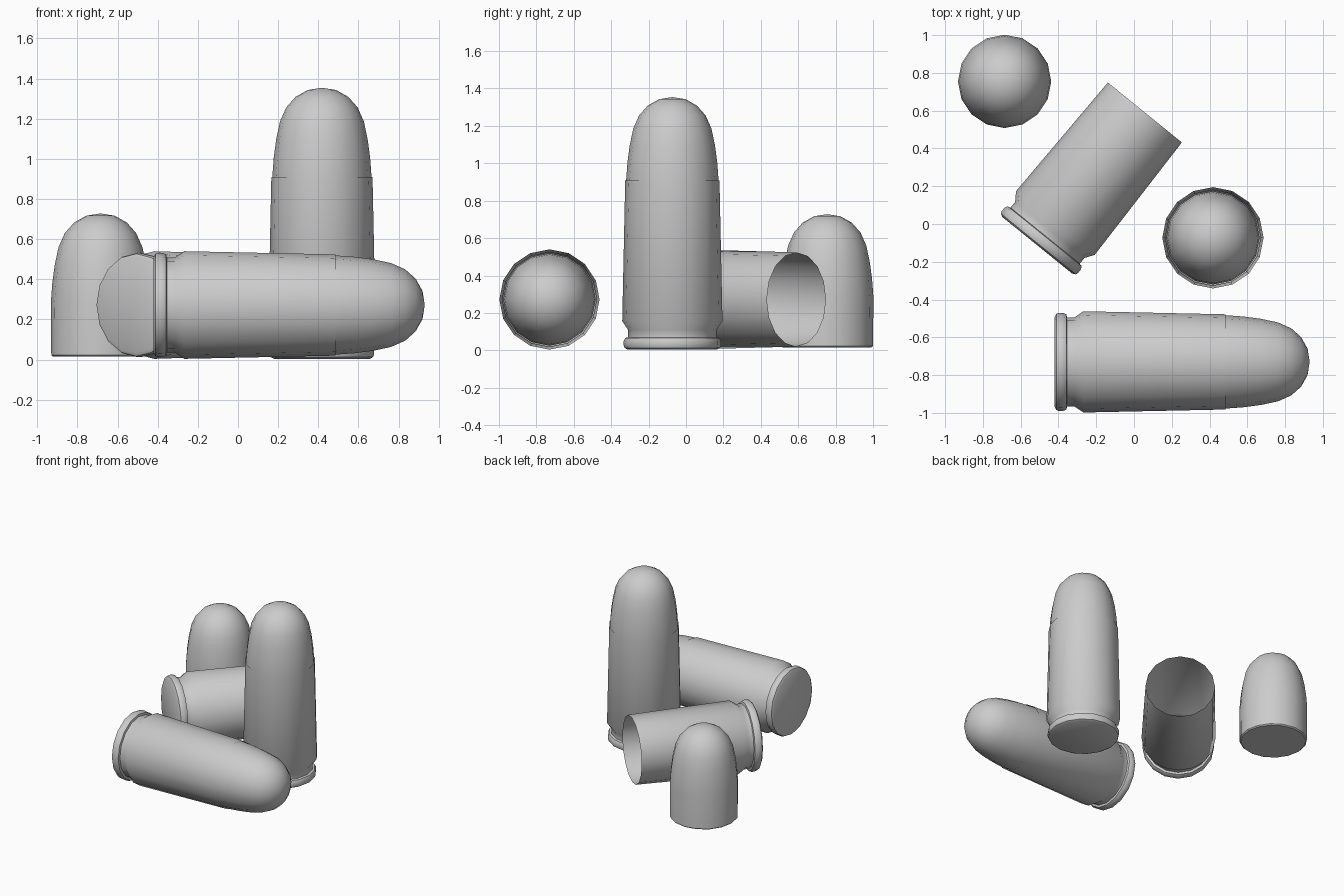
import bpy, bmesh
from math import cos, sin, pi, radians
from mathutils import Matrix, Vector

if "Cube" in bpy.data.objects:
    bpy.data.objects.remove(bpy.data.objects["Cube"])

SIDES = 16


def lathe(name, profile):
    """Revolve (radius, height) points around z; radius 0 makes a pole."""
    bm = bmesh.new()
    rings = []
    for r, z in profile:
        if r == 0:
            rings.append([bm.verts.new((0, 0, z))] * SIDES)
        else:
            rings.append([bm.verts.new((r * cos(2 * pi * i / SIDES), r * sin(2 * pi * i / SIDES), z))
                          for i in range(SIDES)])
    for a, b in zip(rings, rings[1:]):
        for i in range(SIDES):
            j = (i + 1) % SIDES
            bm.faces.new(list(dict.fromkeys((a[i], a[j], b[j], b[i]))))
    mesh = bpy.data.meshes.new(name)
    bm.to_mesh(mesh)
    bm.free()
    return mesh


def place(name, mesh, matrix):
    ob = bpy.data.objects.new(name, mesh.copy())
    ob.matrix_world = matrix
    bpy.context.collection.objects.link(ob)
    bpy.ops.object.select_all(action='DESELECT')
    ob.select_set(True)
    bpy.context.view_layer.objects.active = ob
    bpy.ops.object.shade_smooth_by_angle(angle=radians(38))


# Open thin-walled casing: flat base, rim, extractor groove, tapered body
case = lathe("casing", [(0, 0), (0.238, 0), (0.255, 0.009), (0.260, 0.022), (0.260, 0.045),
                        (0.252, 0.062), (0.236, 0.066), (0.236, 0.105), (0.268, 0.152),
                        (0.252, 0.905)])

# Bullet with flat base and rounded nose
bullet = lathe("bullet", [(0, 0), (0.236, 0), (0.245, 0.008), (0.247, 0.270), (0.240, 0.365),
                          (0.228, 0.455), (0.209, 0.545), (0.178, 0.615), (0.131, 0.668),
                          (0.070, 0.702), (0, 0.713)])
SEAT = Matrix.Translation((0, 0, 0.637))


def lying(x, y, z, heading):
    """Lay the axis down so the nose points along the heading."""
    return (Matrix.Translation((x, y, z)) @ Matrix.Rotation(radians(heading), 4, 'Z')
            @ Matrix.Rotation(pi / 2, 4, 'Y'))


# Two complete rounds
rounds = {"standing": Matrix.Translation((0.418, -0.073, 0.004)),
          "lying": lying(-0.42, -0.73, 0.272, 0)}
for label, m in rounds.items():
    place(label + "_casing", case, m)
    place(label + "_bullet", bullet, m @ SEAT)

# Empty casing and loose bullet
place("empty_casing", case, lying(-0.512, -0.113, 0.272, 51))
place("loose_bullet", bullet, Matrix.Translation((-0.685, 0.755, 0.015)))
